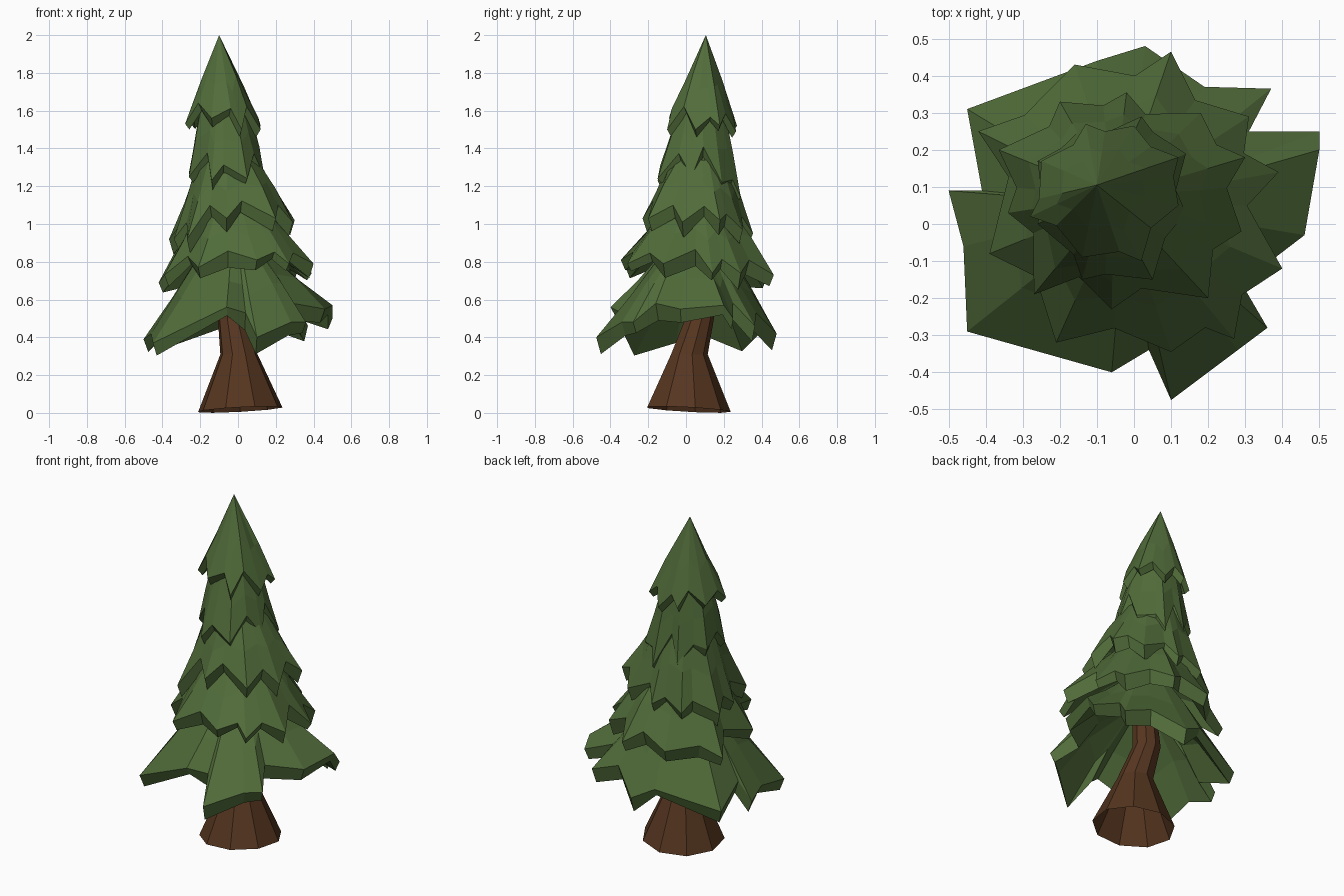
import bpy, bmesh, math, random
from mathutils import Vector

if "Cube" in bpy.data.objects:
    bpy.data.objects.remove(bpy.data.objects["Cube"])

random.seed(4)


def material(name, rgb):
    m = bpy.data.materials.new(name)
    m.diffuse_color = (*rgb, 1)
    m.use_nodes = True
    m.node_tree.nodes["Principled BSDF"].inputs["Base Color"].default_value = m.diffuse_color
    return m


GREEN = material("needle green", (0.082, 0.15, 0.042))
BROWN = material("bark brown", (0.092, 0.036, 0.014))


def loft(name, rings, mat, cap_first=True):
    """Skin equal-length rings of points into one flat-shaded shell."""
    bm = bmesh.new()
    vs = [[bm.verts.new(p) for p in r] for r in rings]
    n = len(vs[0])
    for a, b in zip(vs, vs[1:]):
        for i in range(n):
            j = (i + 1) % n
            bm.faces.new((a[i], a[j], b[j], b[i]))
    for r in ([vs[0], vs[-1]] if cap_first else [vs[-1]]):
        bm.faces.new(r)
    bmesh.ops.remove_doubles(bm, verts=bm.verts, dist=0.0005)
    bmesh.ops.recalc_face_normals(bm, faces=bm.faces)
    me = bpy.data.meshes.new(name)
    bm.to_mesh(me)
    bm.free()
    me.materials.append(mat)
    ob = bpy.data.objects.new(name, me)
    bpy.context.collection.objects.link(ob)


def axis(z):
    """Leaning centre line of the tree."""
    t = max(0, (z - 0.4) / 1.6)
    return Vector((0.01 - 0.11 * t, 0.03 + 0.075 * t, z))


def with_notches(tips, pull=0.86, rise=0.09):
    """Insert an irregular raised, pulled-in notch between neighbouring tips."""
    out = []
    for a, b in zip(tips, tips[1:] + tips[:1]):
        a, b = Vector(a), Vector(b)
        m = a.lerp(b, random.uniform(0.3, 0.7))
        c = axis(m.z)
        k = random.uniform(0.5, 1.5)
        out += [a, c + (m - c) * (1 - (1 - pull) * k) + Vector((0, 0, rise * k))]
    return out


def skirt(name, rim, top_z, top_r, thick, bulge=0.5):
    """One layer of branches: top ring, mid ring, jagged rim, hollow underside."""
    rim = [Vector(p) for p in rim]
    c = axis(top_z)
    dirs = [Vector((p.x - c.x, p.y - c.y, 0)).normalized() for p in rim]
    top = [c + d * top_r for d in dirs]
    mid = [t.lerp(p, bulge) + Vector((0, 0, random.uniform(-0.02, 0.02)))
           for t, p in zip(top, rim)]
    drops = [Vector((0, 0, thick * random.uniform(0.5, 1.2))) for p in rim]
    low = [p - d * 0.025 - h for p, d, h in zip(rim, dirs, drops)]
    inner_mid = [p - d * 0.03 - Vector((0, 0, thick)) for p, d in zip(mid, dirs)]
    inner_z = Vector((0, 0, thick + 0.05 if top_r else 0.3))
    inner = [c + d * max(top_r - 0.06, 0.03) - inner_z for d in dirs]
    loft(name, [top, mid, rim, low, inner_mid, inner], GREEN)


# Trunk: flared tilted open base, narrow waist, then leaning up into the branches
def trunk_ring(cx, cy, z, r, tilt=0.0):
    pts = []
    for i in range(9):
        a = math.tau * (i + 0.25) / 9
        x, y = r * math.cos(a), r * math.sin(a)
        pts.append((cx + x, cy + y, z + tilt * (x - y)))
    return pts


loft("trunk", [trunk_ring(0.012, 0.01, 0.018, 0.227, 0.055),
               trunk_ring(0.005, 0.015, 0.31, 0.1),
               trunk_ring(-0.03, 0.07, 0.5, 0.078),
               trunk_ring(-0.02, 0.06, 0.8, 0.06)], BROWN, cap_first=False)

# Lowest branches, with broad chopped tips
skirt("branches_lowest", [
    (0.50, 0.20, 0.57), (0.50, 0.25, 0.50), (0.31, 0.25, 0.58), (0.37, 0.365, 0.46),
    (0.19, 0.37, 0.53), (0.03, 0.48, 0.42), (-0.10, 0.44, 0.49), (-0.45, 0.31, 0.40),
    (-0.41, 0.09, 0.49), (-0.50, 0.09, 0.39), (-0.46, -0.06, 0.42), (-0.45, -0.29, 0.37),
    (-0.06, -0.40, 0.56), (0.04, -0.34, 0.53), (0.10, -0.475, 0.40), (0.28, -0.34, 0.48),
    (0.36, -0.28, 0.48), (0.29, -0.16, 0.58), (0.46, -0.03, 0.55)], 0.86, 0.17, 0.08)

# Lower branches
skirt("branches_lower", with_notches([
    (0.40, -0.12, 0.79), (0.39, 0.14, 0.74), (0.31, 0.29, 0.74), (0.10, 0.465, 0.73),
    (-0.16, 0.43, 0.73), (-0.42, 0.25, 0.69), (-0.39, -0.08, 0.73), (-0.21, -0.32, 0.77),
    (0.10, -0.345, 0.81), (0.27, -0.31, 0.79)], 0.84, 0.08), 1.10, 0.17, 0.075)

# Middle branches
skirt("branches_middle", with_notches([
    (0.29, -0.02, 1.01), (0.30, 0.18, 1.02), (0.18, 0.30, 0.97), (-0.02, 0.355, 0.95),
    (-0.20, 0.33, 0.93), (-0.365, 0.20, 0.92), (-0.34, 0.03, 0.92), (-0.27, -0.19, 0.92),
    (-0.06, -0.23, 1.03), (0.20, -0.20, 1.03)], 0.84), 1.34, 0.16, 0.07)

# Upper branches, long narrow spikes
skirt("branches_upper", with_notches([
    (0.14, 0.03, 1.25), (0.14, 0.19, 1.22), (0.02, 0.29, 1.14), (-0.13, 0.27, 1.18),
    (-0.26, 0.17, 1.27), (-0.26, 0.0, 1.25), (-0.14, -0.15, 1.23), (0.05, -0.15, 1.24)],
    0.9, 0.12), 1.64, 0.12, 0.05, 0.55)

# Pointed crown
skirt("crown", with_notches([
    (0.12, 0.05, 1.50), (0.12, 0.18, 1.52), (0.0, 0.265, 1.49), (-0.13, 0.27, 1.52),
    (-0.25, 0.17, 1.53), (-0.28, 0.02, 1.53), (-0.14, -0.09, 1.56), (0.02, -0.10, 1.50)],
    0.88, 0.09), 2.0, 0.0, 0.04, 0.6)
